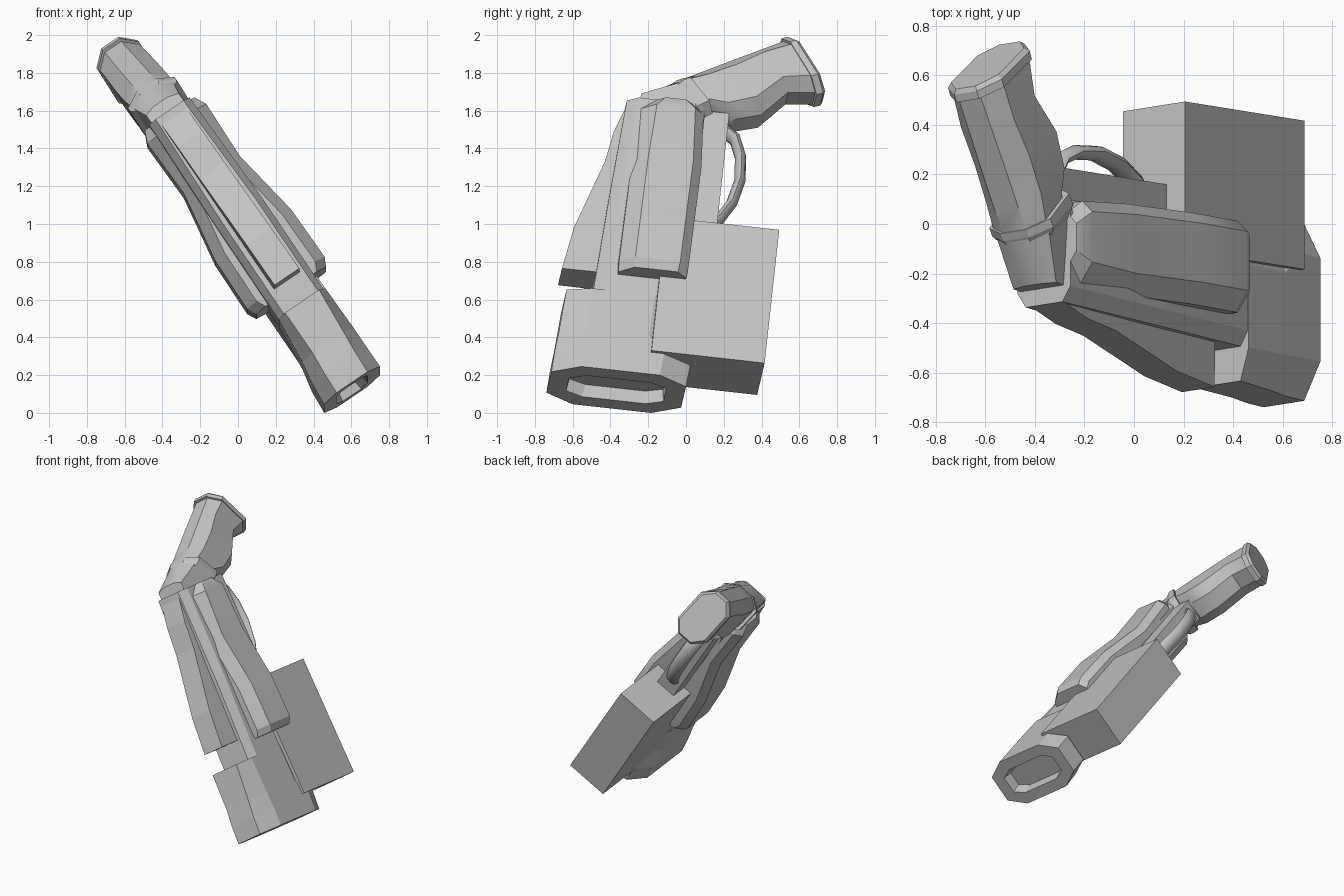
import bpy, bmesh, math
from mathutils import Vector

if "Cube" in bpy.data.objects:
    bpy.data.objects.remove(bpy.data.objects["Cube"])

# Tilted frame: t runs from muzzle to rear, s to the side, u away from the magazine
ORIGIN = Vector((0.60, -0.37, 0.12))
T = Vector((-0.56, 0.09, 0.82))
S = Vector((0.82, 0.13, 0.555))
U = Vector((0.0, -0.99, 0.11))
MID = 0.035  # sideways centre of the body

grey = bpy.data.materials.new("grey")
grey.diffuse_color = (0.55, 0.55, 0.55, 1)
grey.use_nodes = True
grey.node_tree.nodes["Principled BSDF"].inputs["Base Color"].default_value = grey.diffuse_color


def place(t, s, u):
    return ORIGIN + T * t + S * s + U * u


def finish(obj, smooth):
    obj.data.materials.append(grey)
    if smooth:
        bpy.ops.object.select_all(action='DESELECT')
        obj.select_set(True)
        bpy.context.view_layer.objects.active = obj
        bpy.ops.object.shade_smooth_by_angle(angle=math.radians(smooth))


def loft(name, sections, smooth=0):
    """Skin a list of equal-length rings of (t, s, u) and cap both ends."""
    bm = bmesh.new()
    rings = [[bm.verts.new(place(*p)) for p in ring] for ring in sections]
    n = len(rings[0])
    for a, b in zip(rings, rings[1:]):
        for i in range(n):
            j = (i + 1) % n
            bm.faces.new((a[i], a[j], b[j], b[i]))
    bm.faces.new(rings[0])
    bm.faces.new(rings[-1])
    bmesh.ops.recalc_face_normals(bm, faces=bm.faces)
    mesh = bpy.data.meshes.new(name)
    bm.to_mesh(mesh)
    bm.free()
    obj = bpy.data.objects.new(name, mesh)
    bpy.context.collection.objects.link(obj)
    finish(obj, smooth)
    return obj


def octagon(t, lo, hi, half, narrow, cut, mid=MID):
    """Chamfered section across the barrel."""
    return [(t, mid + s, u) for s, u in (
        (-narrow, hi), (narrow, hi), (half, hi - cut), (half, lo + cut),
        (narrow, lo), (-narrow, lo), (-half, lo + cut), (-half, hi - cut))]


def box(name, t0, t1, lo, hi, half, mid=MID):
    return loft(name, [[(t, mid + a * half, u) for a, u in
                        ((-1, lo), (1, lo), (1, hi), (-1, hi))] for t in (t0, t1)])


# Flared muzzle with a recessed opening
loft("muzzle", [
    octagon(0.07, -0.25, 0.25, 0.085, 0.05, 0.09, 0.005),
    octagon(0.00, -0.26, 0.26, 0.10, 0.06, 0.09, 0.005),
    octagon(0.00, -0.36, 0.36, 0.18, 0.10, 0.15, 0.005),
    octagon(0.13, -0.37, 0.355, 0.175, 0.10, 0.15, 0.01),
    octagon(0.25, -0.27, 0.345, 0.165, 0.10, 0.14, 0.02),
    octagon(0.51, -0.27, 0.33, 0.15, 0.11, 0.13, 0.03)])

# Main body, lower receiver and magazine
loft("body", [
    octagon(0.49, -0.27, 0.19, 0.145, 0.11, 0.06, 0.03),
    octagon(1.10, -0.30, 0.16, 0.145, 0.11, 0.06),
    octagon(1.77, -0.30, 0.12, 0.13, 0.09, 0.06)])
box("lower_receiver", 1.00, 1.77, -0.43, -0.20, 0.075)
box("magazine", 0.14, 1.00, -0.755, -0.15, 0.152, 0.05)

# Wedge-shaped top rail
rail = [(0.66, 0.365), (0.93, 0.325), (1.37, 0.20), (1.57, 0.17), (1.77, 0.11)]
loft("top_rail", [[(t, MID + a * w, u) for a, w, u in
                   ((-1, 0.085, 0.05), (1, 0.085, 0.05), (1, 0.08, hi), (-1, 0.08, hi))]
                  for t, hi in rail])

# Bulging panels on both sides, tapered at the rear
panel = [(0.62, 0.225, 0.07, -0.29), (0.67, 0.25, 0.075, -0.295), (0.98, 0.245, 0.07, -0.30),
         (1.37, 0.18, 0.06, -0.31), (1.70, 0.19, 0.045, -0.29), (1.77, 0.16, 0.0, -0.24)]
for side, label in ((1, "right"), (-1, "left")):
    loft(label + "_side_panel", [[(t, MID + side * s, u) for s, u in (
        (0.08, hi), (w - 0.06, hi), (w, hi - 0.08), (w, lo + 0.05),
        (w - 0.05, lo), (0.08, lo))] for t, w, hi, lo in panel], 25)


# Grip: each station joins a back point to a front point in the (t, u) plane
def grip_ring(back, front, half, grow=0.0):
    b, f = Vector(back), Vector(front)
    d = (f - b).normalized() * grow
    b, f, half = b - d, f + d, half + grow
    mid = 0.025
    ring = []
    for k, w in ((0, 0.42), (0.2, 1), (0.8, 1), (1, 0.45)):
        p = b.lerp(f, k)
        ring.append((p.x, mid + half * w, p.y))
    return ring + [(t, 2 * mid - s, u) for t, s, u in reversed(ring)]


stations = [((1.84, 0.045), (1.75, 0.055), 0.105), ((1.94, -0.11), (1.73, -0.22), 0.125),
            ((1.975, -0.165), (1.78, -0.35), 0.13), ((2.03, -0.255), (1.75, -0.455), 0.135),
            ((2.12, -0.40), (1.80, -0.60), 0.135), ((2.21, -0.545), (1.965, -0.73), 0.13),
            ((2.30, -0.69), (1.985, -0.895), 0.125)]
loft("grip", [grip_ring(*s) for s in stations], 35)
loft("grip_end_cap", [grip_ring((2.295, -0.67), (1.98, -0.875), 0.12, 0.012),
                      grip_ring((2.31, -0.70), (1.995, -0.91), 0.12, 0.012),
                      grip_ring((2.32, -0.715), (2.005, -0.925), 0.115)])

# Collar band where the grip meets the receiver
loft("grip_collar", [grip_ring((1.925, -0.10), (1.70, -0.25), 0.12),
                     grip_ring((1.955, -0.13), (1.72, -0.31), 0.15),
                     grip_ring((1.975, -0.16), (1.75, -0.35), 0.15)])

# Curved trigger guard
path = [(1.72, -0.40), (1.66, -0.48), (1.55, -0.52), (1.40, -0.53),
        (1.25, -0.50), (1.13, -0.44), (1.07, -0.38)]
rings = []
for i, (t, u) in enumerate(path):
    a, b = path[max(i - 1, 0)], path[min(i + 1, len(path) - 1)]
    n = Vector((a[1] - b[1], b[0] - a[0])).normalized()
    rings.append([(t + n.x * 0.03 * math.cos(q), MID + 0.05 * math.sin(q), u + n.y * 0.03 * math.cos(q))
                  for q in (k * math.pi / 4 for k in range(8))])
loft("trigger_guard", rings, 50)
